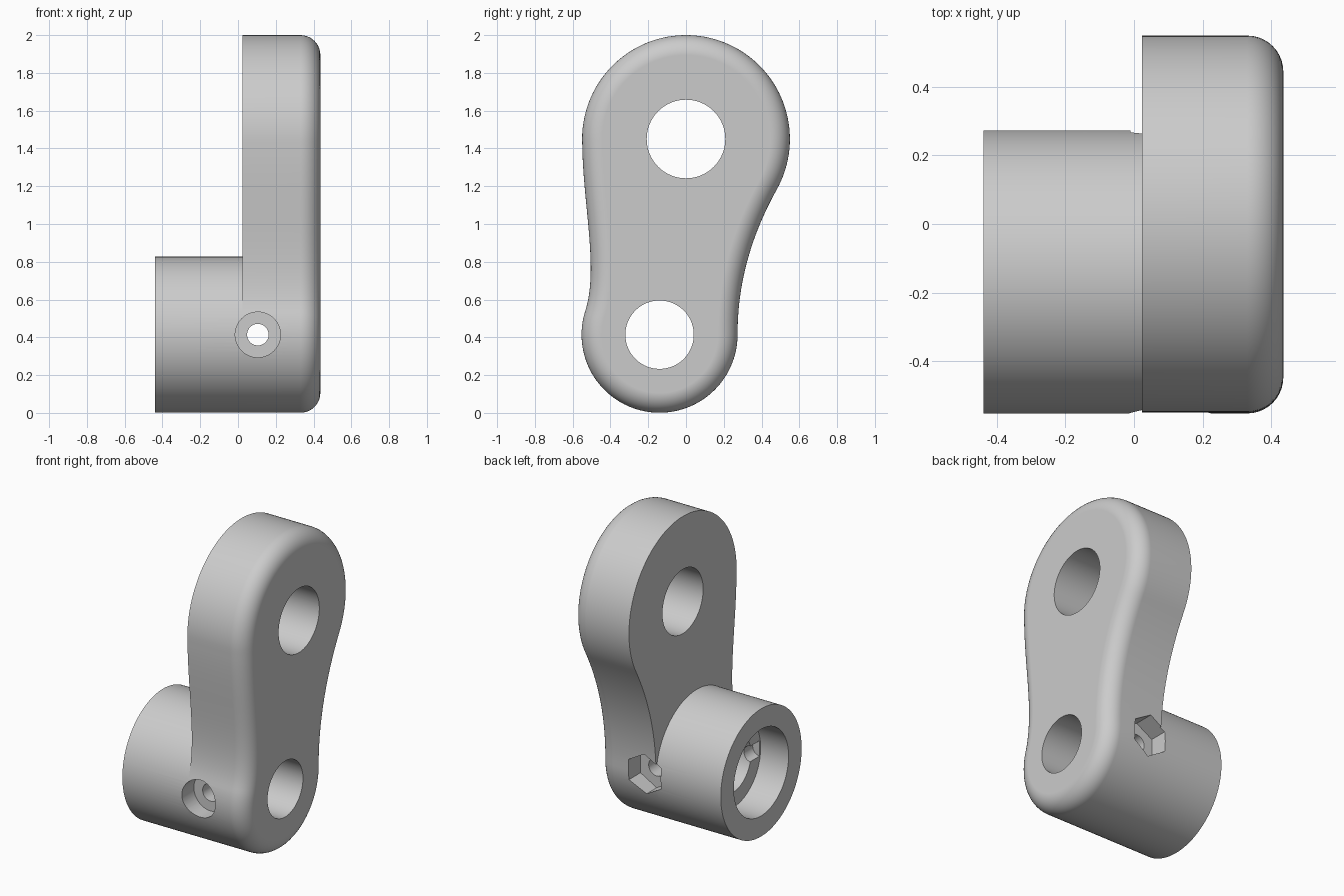
import bpy, bmesh, math
from mathutils import Vector

cube = bpy.data.objects.get("Cube")
if cube:
    bpy.data.objects.remove(cube, do_unlink=True)

# Single grey material
grey = bpy.data.materials.new("plain grey")
grey.use_nodes = True
grey.diffuse_color = (0.6, 0.6, 0.6, 1)
grey.node_tree.nodes["Principled BSDF"].inputs["Base Color"].default_value = (0.6, 0.6, 0.6, 1)

TOP = (0.0, 1.45)        # upper pivot, (y, z)
LOW = (-0.14, 0.414)     # lower pivot, (y, z)
R_TOP, R_LOW = 0.55, 0.413
X_BOSS, X_PLATE, X_FACE = -0.44, 0.023, 0.436
FILLET = 0.105
SCREW_X = 0.105


def cylinder(name, axis, radius, start, end, a, b, sides=96):
    """Cylinder along x (a, b = y, z) or along y (a, b = x, z)."""
    mid = (start + end) / 2
    loc, rot = ((mid, a, b), (0, math.pi / 2, 0)) if axis == "x" else ((a, mid, b), (math.pi / 2, 0, 0))
    bpy.ops.mesh.primitive_cylinder_add(vertices=sides, radius=radius, depth=end - start,
                                        location=loc, rotation=rot)
    ob = bpy.context.object
    ob.name = name
    return ob


def arc(centre, radius, a0, a1, n):
    return [Vector((centre[0] + radius * math.cos(math.radians(a0 + (a1 - a0) * i / n)),
                    centre[1] + radius * math.sin(math.radians(a0 + (a1 - a0) * i / n))))
            for i in range(n + 1)]


def bezier(p0, p1, p2, p3, n=24):
    p0, p1, p2, p3 = (Vector(p) for p in (p0, p1, p2, p3))
    pts = []
    for i in range(1, n):
        t = i / n
        s = 1 - t
        pts.append(s**3 * p0 + 3 * s * s * t * p1 + 3 * s * t * t * p2 + t**3 * p3)
    return pts


# Arm outline: two round ends joined by hollow flanks, counter-clockwise in (y, z)
upper = arc(TOP, R_TOP, -29.4, 183, 72)
lower = arc(LOW, R_LOW, 161.6, 360, 66)
outline = (upper + bezier(upper[-1], (-0.545, 1.1), (-0.463, 0.765), lower[0])
           + lower + bezier(lower[-1], (0.272, 0.69), (0.348, 0.944), upper[0]))
count = len(outline)
inward = []
for i in range(count):
    t = outline[(i + 1) % count] - outline[i - 1]
    inward.append(Vector((-t.y, t.x)).normalized())

# Arm plate: straight wall, then a rounded outer edge
sections = [(X_PLATE, 0.0)]
for k in range(11):
    a = math.pi / 2 * k / 10
    sections.append((X_FACE - FILLET * (1 - math.sin(a)), FILLET * (1 - math.cos(a))))
bm = bmesh.new()
rings = [[bm.verts.new((x, *(p + n * inset))) for p, n in zip(outline, inward)]
         for x, inset in sections]
for r0, r1 in zip(rings, rings[1:]):
    for i in range(count):
        j = (i + 1) % count
        bm.faces.new((r0[i], r0[j], r1[j], r1[i]))
bm.faces.new(rings[0][::-1])
bm.faces.new(rings[-1])
bmesh.ops.recalc_face_normals(bm, faces=bm.faces)
mesh = bpy.data.meshes.new("arm_plate")
bm.to_mesh(mesh)
bm.free()
plate = bpy.data.objects.new("arm_plate", mesh)
bpy.context.collection.objects.link(plate)

# Round hub on the inner side
hub = cylinder("hub", "x", R_LOW, X_BOSS, X_PLATE, *LOW, 120)

# Cutters: pivot holes, hub recess with cross-pin groove, clamp screw hole with head and nut seats
pivot_hole = cylinder("pivot_hole", "x", 0.208, -0.3, 0.7, *TOP)
shaft_hole = cylinder("shaft_hole", "x", 0.181, -0.7, 0.7, *LOW)
recess = cylinder("hub_recess", "x", 0.28, -0.7, -0.24, *LOW)
groove = cylinder("pin_groove", "y", 0.05, LOW[0] - 0.27, LOW[0] + 0.27, -0.24, LOW[1], 32)
screw = cylinder("screw_hole", "y", 0.057, -0.8, 0.6, SCREW_X, LOW[1], 48)
head_seat = cylinder("screw_head_seat", "y", 0.12, -0.8, -0.43, SCREW_X, LOW[1], 64)
nut_seat = cylinder("nut_seat", "y", 0.133, 0.15, 0.6, SCREW_X, LOW[1], 6)
shared = [shaft_hole, screw, head_seat, nut_seat]


def finish(ob, cutters):
    ob.data.materials.clear()
    ob.data.materials.append(grey)
    bpy.ops.object.select_all(action="DESELECT")
    ob.select_set(True)
    bpy.context.view_layer.objects.active = ob
    for c in cutters:
        mod = ob.modifiers.new(c.name, "BOOLEAN")
        mod.operation = "DIFFERENCE"
        mod.solver = "EXACT"
        mod.object = c
        bpy.ops.object.modifier_apply(modifier=mod.name)
    bpy.ops.object.shade_smooth_by_angle(angle=math.radians(30))
    mod = ob.modifiers.new("even_shading", "WEIGHTED_NORMAL")
    mod.keep_sharp = True


finish(plate, [pivot_hole] + shared)
finish(hub, [recess, groove] + shared)

# Remove the used cutters
for c in [pivot_hole, recess, groove] + shared:
    bpy.data.objects.remove(c, do_unlink=True)
